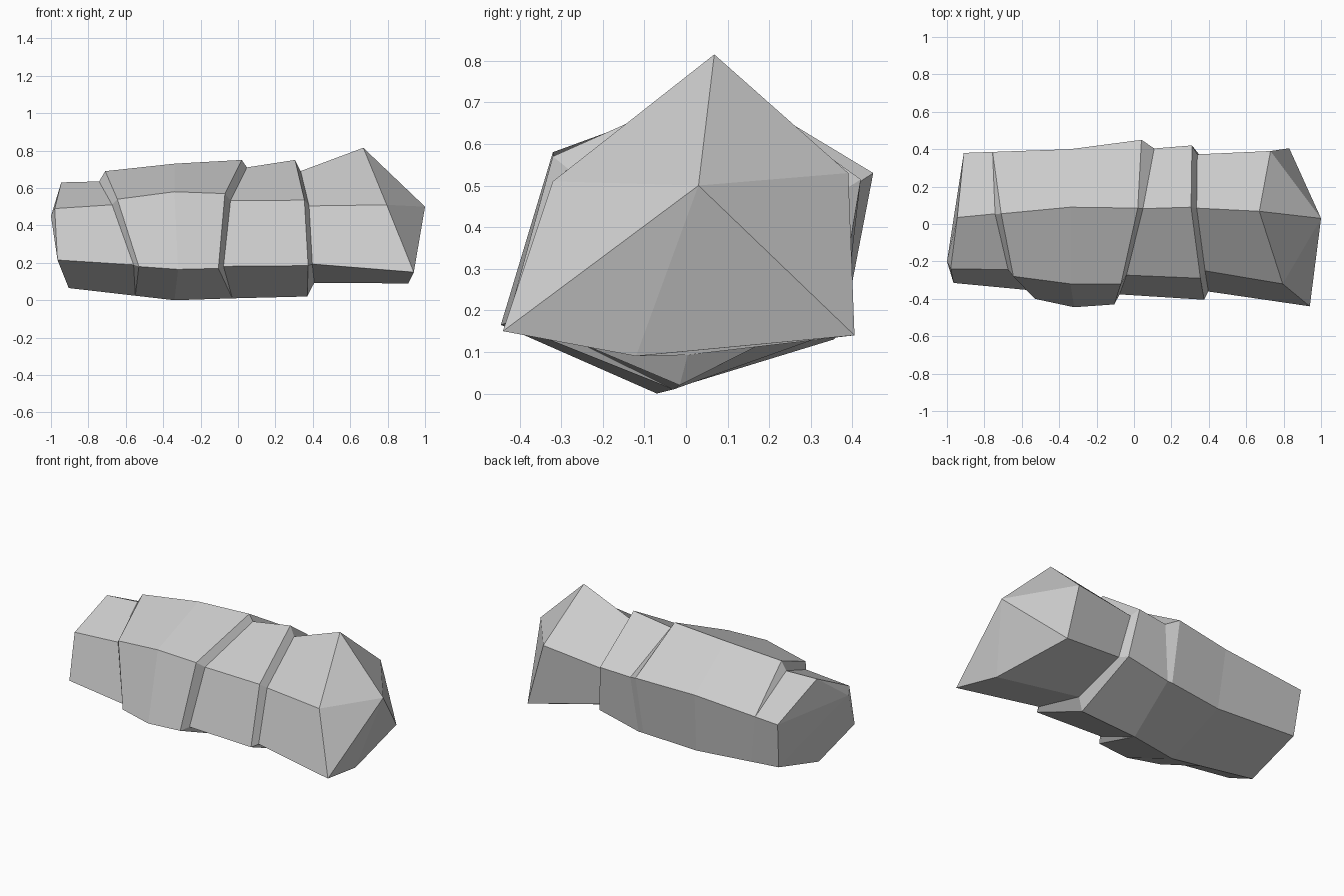
import bpy, bmesh
from mathutils import Vector

if "Cube" in bpy.data.objects:
    bpy.data.objects.remove(bpy.data.objects["Cube"])

# Main cross-sections. Corner order: top, upper front, lower front,
# bottom, lower back, upper back
LEFT_END = [(-.945, .035, .63), (-.98, -.24, .49), (-.965, -.315, .215),
            (-.905, -.04, .065), (-.89, .34, .17), (-.91, .38, .46)]
BELLY = [(-.34, .09, .73), (-.34, -.32, .58), (-.32, -.445, .165),
         (-.34, -.07, 0), (-.32, .355, .13), (-.34, .40, .505)]
MIDDLE = [(.02, .085, .75), (-.07, -.32, .57), (-.105, -.43, .17),
          (-.03, -.03, .01), (.035, .378, .155), (.04, .45, .53)]
SHOULDER = [(.305, .09, .75), (.355, -.29, .535), (.375, -.405, .185),
            (.37, -.015, .02), (.35, .37, .215), (.31, .42, .515)]
RIGHT_END = [(.67, .068, .815), (.795, -.32, .51), (.94, -.44, .15),
             (.91, -.12, .09), (.83, .405, .14), (.73, .39, .53)]
LIP_FRONT = [(-.71, .055, .69), (-.645, -.28, .54), (-.53, -.40, .18)]


def step(ring, depths, lean, slant=0):
    """Sink each corner towards the core and lean the step wall along x."""
    out = []
    for p, d in zip(ring, depths):
        p = Vector(p)
        inward = Vector((0, .05 - p.y, .27 - p.z)).normalized()
        out.append(p + inward * d + Vector((lean * d + slant * max(p.y, 0), 0, 0)))
    return out


# The left lip fades into the body at the bottom and back
lip = LIP_FRONT + [Vector(a).lerp(Vector(b), t) for a, b, t in
                   zip(LEFT_END[3:], BELLY[3:], (.63, .33, .27))]

rings = [
    LEFT_END,
    step(lip, (.055, .047, .047, 0, 0, 0), -.6),
    lip,
    BELLY,
    MIDDLE,
    step(MIDDLE, (.04, .06, .055, 0, 0, .055), .5, .09),
    SHOULDER,
    step(SHOULDER, (.06, .05, .045, .075, .055, .057), .5),
    RIGHT_END,
]

# Loft the cross-sections and close both ends to a point
bm = bmesh.new()
loops = [[bm.verts.new(p) for p in ring] for ring in rings]
for a, b in zip(loops, loops[1:]):
    for i in range(6):
        j = (i + 1) % 6
        bm.faces.new((a[i], a[j], b[j], b[i]))
for loop, tip in ((loops[0], (-1, -.2, .45)), (loops[-1], (1, .03, .5))):
    v = bm.verts.new(tip)
    for i in range(6):
        bm.faces.new((loop[i], loop[(i + 1) % 6], v))

# Merge the places where a step fades out
bmesh.ops.remove_doubles(bm, verts=bm.verts, dist=.0005)
bmesh.ops.recalc_face_normals(bm, faces=bm.faces)

mesh = bpy.data.meshes.new("rock")
bm.to_mesh(mesh)
bm.free()
rock = bpy.data.objects.new("rock", mesh)
bpy.context.collection.objects.link(rock)

# Plain grey stone
stone = bpy.data.materials.new("grey stone")
stone.diffuse_color = (.6, .6, .6, 1)
stone.use_nodes = True
stone.node_tree.nodes["Principled BSDF"].inputs["Base Color"].default_value = stone.diffuse_color
mesh.materials.append(stone)
